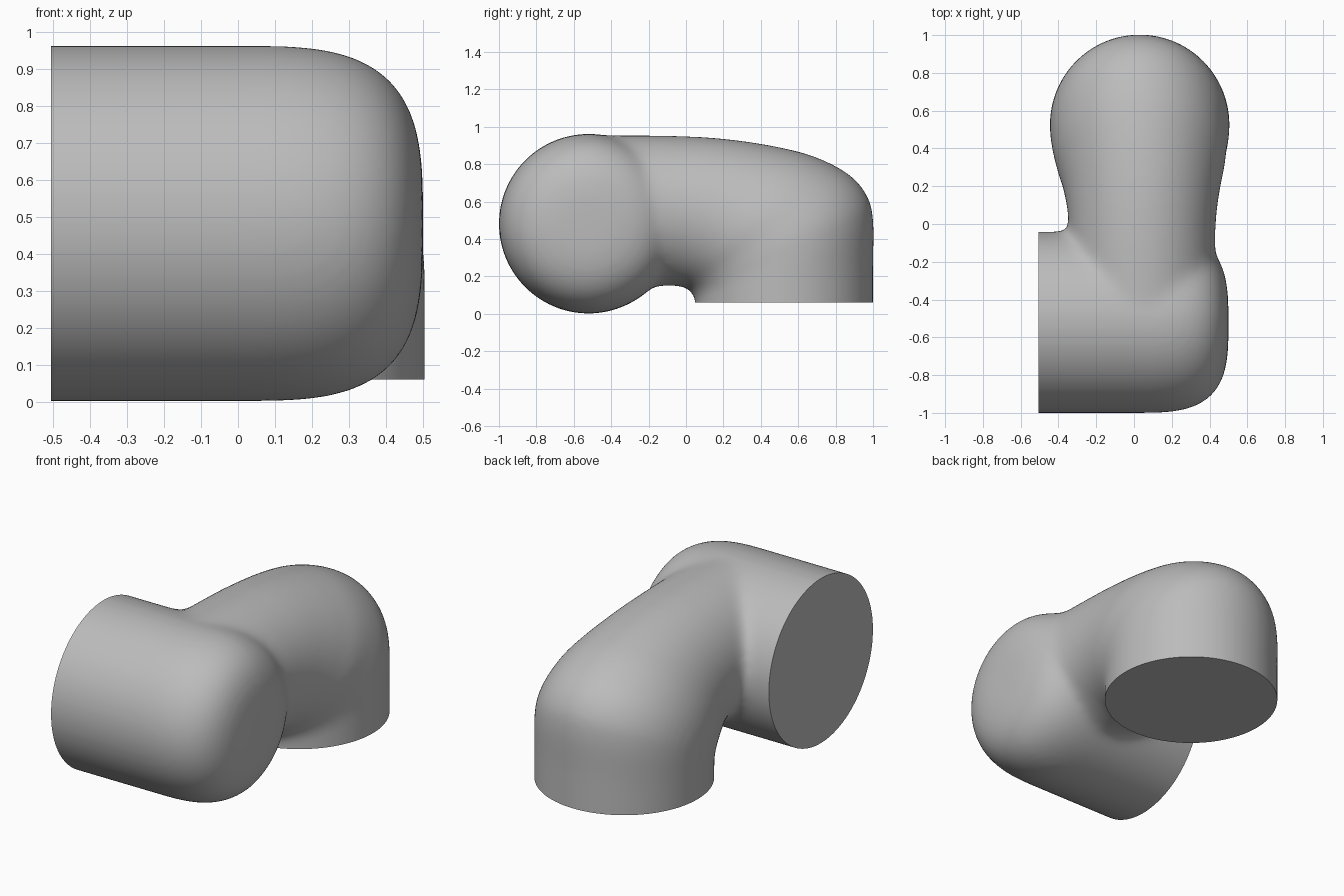
import bpy, bmesh, math
from mathutils import Vector

cube = bpy.data.objects.get("Cube")
if cube:
    bpy.data.objects.remove(cube, do_unlink=True)

SIDES = 96


def loft(name, rings):
    """Closed tube through rings of points."""
    bm = bmesh.new()
    rows = [[bm.verts.new(p) for p in ring] for ring in rings]
    for a, b in zip(rows, rows[1:]):
        for i in range(SIDES):
            j = (i + 1) % SIDES
            bm.faces.new((a[i], a[j], b[j], b[i]))
    bm.faces.new(rows[0])
    bm.faces.new(rows[-1])
    bmesh.ops.recalc_face_normals(bm, faces=bm.faces)
    mesh = bpy.data.meshes.new(name)
    bm.to_mesh(mesh)
    bm.free()
    obj = bpy.data.objects.new(name, mesh)
    bpy.context.collection.objects.link(obj)
    return obj


def ellipse(centre, u, v):
    angles = [math.tau * i / SIDES for i in range(SIDES)]
    return [centre + u * math.cos(a) + v * math.sin(a) for a in angles]


def spline(keys, steps):
    """Catmull-Rom interpolation of equal-length tuples."""
    pts = [keys[0]] + keys + [keys[-1]]
    out = []
    for p, q, r, s in zip(pts, pts[1:], pts[2:], pts[3:]):
        for k in range(steps):
            t = k / steps
            out.append([b + t / 2 * (c - a + t * (2 * a - 5 * b + 4 * c - d
                        + t * (3 * (b - c) + d - a)))
                        for a, b, c, d in zip(p, q, r, s)])
    return out + [list(keys[-1])]


# Horizontal barrel with a softly domed right end
R, END, POWER = 0.48, 0.5, 3.3
stations = [(-0.65, R), (-0.3, R)]
for i in range(40):
    t = math.pi / 2 * i / 40
    stations.append((END * math.sin(t) ** (2 / POWER),
                     R * math.cos(t) ** (2 / POWER)))
stations.append((END, 0.01))
barrel = loft("pipe_elbow", [
    ellipse(Vector((x, -0.52, 0.482)), Vector((0, r, 0)), Vector((0, 0, r)))
    for x, r in stations])

# Neck bending down into the leg: inner y z, outer y z, half width, centre x
sections = [
    (0.05, -0.08, 1, -0.08, 0.475, 0.03),
    (0.05, 0.03, 1, 0.25, 0.475, 0.03),
    (0.047, 0.08, 1, 0.5, 0.475, 0.03),
    (0.035, 0.11, 0.965, 0.635, 0.473, 0.03),
    (0.015, 0.13, 0.87, 0.745, 0.463, 0.03),
    (-0.01, 0.145, 0.7, 0.835, 0.446, 0.035),
    (-0.04, 0.15, 0.5, 0.89, 0.42, 0.04),
    (-0.07, 0.15, 0.25, 0.93, 0.397, 0.043),
    (-0.1, 0.15, 0, 0.95, 0.388, 0.043),
    (-0.2, 0.15, -0.2, 0.955, 0.388, 0.043),
    (-0.5, 0.15, -0.5, 0.955, 0.388, 0.043),
]
rings = []
for iy, iz, oy, oz, w, cx in spline(sections, 6):
    inner, outer = Vector((cx, iy, iz)), Vector((cx, oy, oz))
    rings.append(ellipse((inner + outer) / 2, (outer - inner) / 2,
                         Vector((w, 0, 0))))
neck = loft("neck_helper", rings)
neck.hide_render = True

# Fuse both tubes into one even skin
union = barrel.modifiers.new("union", "BOOLEAN")
union.operation, union.object, union.solver = "UNION", neck, "EXACT"
remesh = barrel.modifiers.new("skin", "REMESH")
remesh.mode, remesh.voxel_size = "VOXEL", 0.016
graph = bpy.context.evaluated_depsgraph_get()
fused = bpy.data.meshes.new_from_object(barrel.evaluated_get(graph))
barrel.modifiers.clear()
barrel.data = fused
bpy.data.objects.remove(neck, do_unlink=True)

bm = bmesh.new()
bm.from_mesh(fused)


def relax(verts, rounds):
    for _ in range(rounds):
        bmesh.ops.smooth_vert(bm, verts=verts, factor=0.5, use_axis_x=True,
                              use_axis_y=True, use_axis_z=True)


# Fillet the joint, fading out away from it, then even the whole skin
for low, high in ((-0.38, 0.0), (-0.42, 0.04), (-0.46, 0.08)):
    relax([v for v in bm.verts if low < v.co.y < high], 8)
relax(bm.verts[:], 4)


def cut(faces, point, normal):
    """Trim to a plane and cap the opening."""
    geom = set(faces)
    for f in faces:
        geom.update(f.verts)
        geom.update(f.edges)
    bmesh.ops.bisect_plane(bm, geom=list(geom), plane_co=point,
                           plane_no=normal, clear_outer=True)
    rim = [e for e in bm.edges if e.is_boundary]
    bmesh.ops.holes_fill(bm, edges=rim, sides=0)


# Flat open ends of the barrel and the leg
cut(bm.faces[:], (-0.505, 0, 0), (-1, 0, 0))
cut([f for f in bm.faces if f.calc_center_median().y > 0.01
     and f.calc_center_median().z < 0.3], (0, 0, 0.06), (0, 0, -1))
bmesh.ops.recalc_face_normals(bm, faces=bm.faces)
bm.to_mesh(fused)
bm.free()

# Colour
grey = bpy.data.materials.new("plain grey")
grey.use_nodes = True
colour = (0.5, 0.5, 0.5, 1)
grey.diffuse_color = colour
grey.node_tree.nodes["Principled BSDF"].inputs["Base Color"].default_value = colour
fused.materials.clear()
fused.materials.append(grey)

bpy.ops.object.select_all(action="DESELECT")
barrel.select_set(True)
bpy.context.view_layer.objects.active = barrel
bpy.ops.object.shade_smooth_by_angle(angle=math.radians(40))
